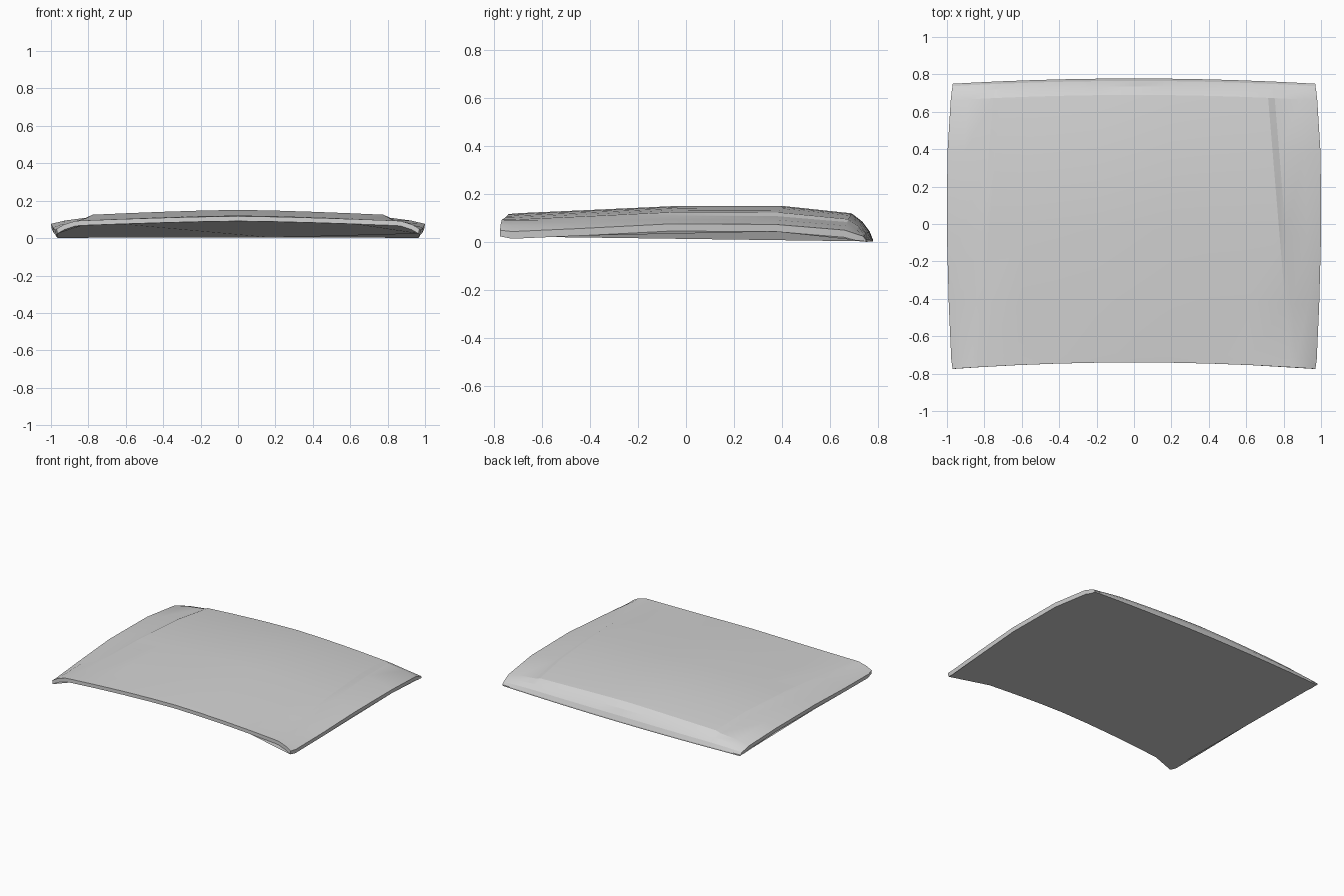
import bpy
import bmesh
import math

cube = bpy.data.objects.get("Cube")
if cube:
    bpy.data.objects.remove(cube, do_unlink=True)

# One plain painted-metal colour
paint = bpy.data.materials.new("light grey paint")
paint.use_nodes = True
grey = (0.65, 0.65, 0.65, 1)
paint.diffuse_color = grey
bsdf = next(n for n in paint.node_tree.nodes if n.type == 'BSDF_PRINCIPLED')
bsdf.inputs["Base Color"].default_value = grey

# Cross-sections, front to back:
# y, crown height, fall to side edge, rim depth, half width, shoulder step
SECTIONS = [
    (-0.74, 0.117, 0.067, 0.026, 0.970, 0.0),
    (-0.69, 0.121, 0.077, 0.030, 0.977, 0.0),
    (-0.40, 0.134, 0.077, 0.030, 0.990, 0.010),
    (-0.03, 0.151, 0.075, 0.030, 1.000, 0.013),
    (0.40, 0.151, 0.077, 0.030, 0.998, 0.013),
    (0.69, 0.120, 0.070, 0.030, 0.980, 0.010),
    (0.735, 0.085, 0.050, 0.028, 0.975, 0.0),
    (0.765, 0.045, 0.020, 0.020, 0.970, 0.0),
    (0.778, 0.012, 0.002, 0.009, 0.970, 0.0),
]


def half_section(y, crown, fall, half, step):
    """Points from the centre ridge out to the side edge."""
    inner = 0.775 - 0.084 * y
    scale = fall / 0.075
    pts = []
    for t in (0, 0.25, 0.5, 0.75, 1):
        pts.append((inner * t, crown - 0.026 * scale * t ** 1.4))
    shoulder = pts[-1][1]
    outer = inner + 0.035
    pts.append((outer, shoulder - (0.003 + step) * scale))
    edge = crown - fall
    start = pts[-1][1]
    for t, drop in ((0.6, 0.45), (1, 1)):
        pts.append((outer + (half - outer) * t, start + (edge - start) * drop))
    return pts


# Outer skin
bm = bmesh.new()
top, depths = [], {}
for y, crown, fall, depth, half, step in SECTIONS:
    right = half_section(y, crown, fall, half, step)
    full = [(-x, z) for x, z in reversed(right[1:])] + right
    bow = 0.037 if y < 0 else 0.03
    row = [bm.verts.new((x, y - bow * x * x, z)) for x, z in full]
    depths.update((v, depth) for v in row)
    top.append(row)
for front, back in zip(top, top[1:]):
    for j in range(len(front) - 1):
        bm.faces.new((front[j], front[j + 1], back[j + 1], back[j]))

# Folded rim, following the outline of the skin
outline = (top[0] + [r[-1] for r in top[1:-1]]
           + top[-1][::-1] + [r[0] for r in top[-2:0:-1]])
lower = [bm.verts.new((v.co.x * 0.995, v.co.y, v.co.z - depths[v]))
         for v in outline]
for k in range(len(outline)):
    bm.faces.new((outline[k - 1], lower[k - 1], lower[k], outline[k]))

# Underside: a single plain sheet closing the rim
bm.faces.new(lower[::-1])

bmesh.ops.recalc_face_normals(bm, faces=bm.faces)
mesh = bpy.data.meshes.new("hood_panel")
bm.to_mesh(mesh)
bm.free()
mesh.materials.append(paint)

hood = bpy.data.objects.new("hood_panel", mesh)
bpy.context.collection.objects.link(hood)
bpy.ops.object.select_all(action='DESELECT')
hood.select_set(True)
bpy.context.view_layer.objects.active = hood
bpy.ops.object.shade_smooth_by_angle(angle=math.radians(15))
